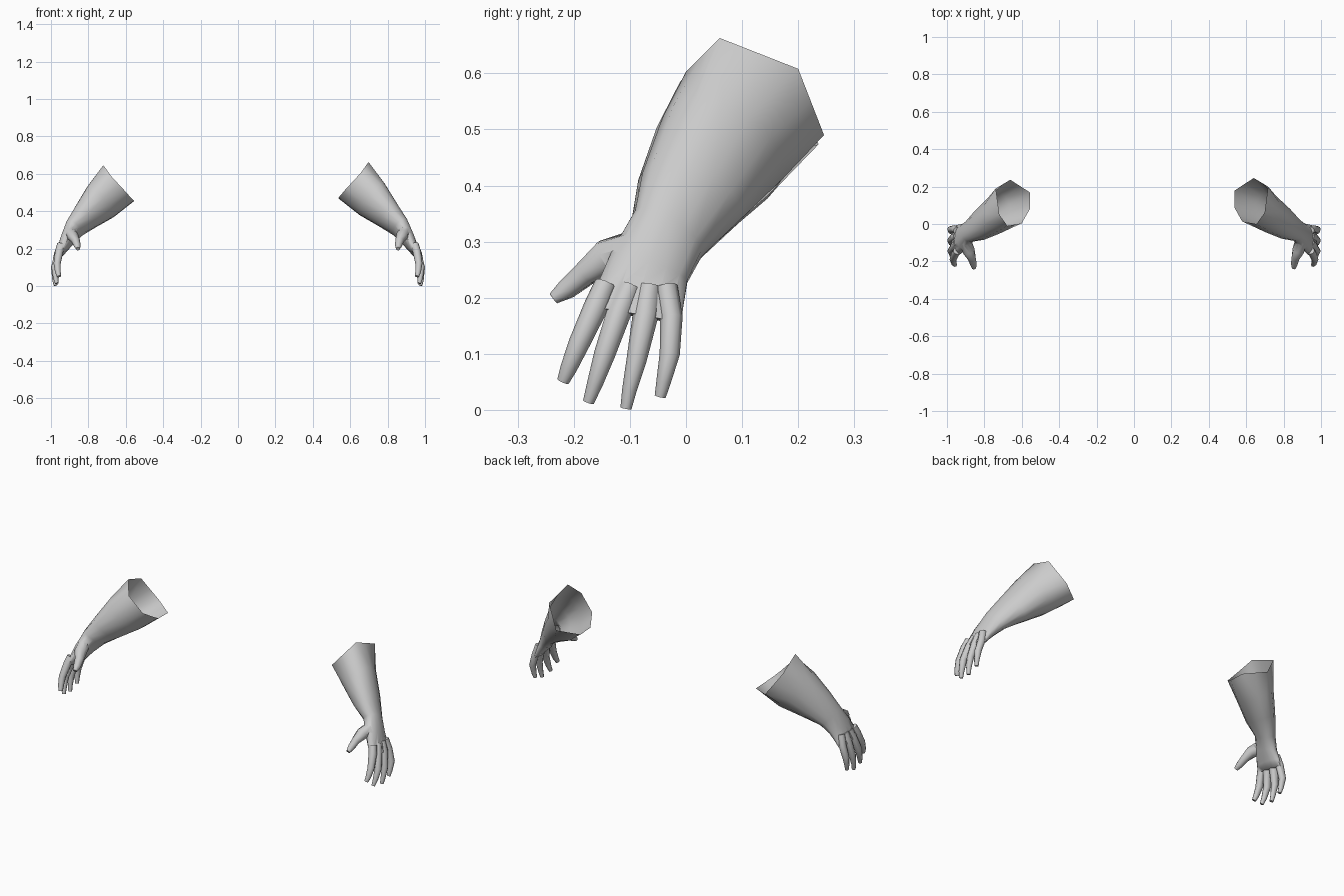
import bpy, bmesh, math
from mathutils import Vector

if "Cube" in bpy.data.objects:
    bpy.data.objects.remove(bpy.data.objects["Cube"])

grey = bpy.data.materials.new("light_grey")
grey.diffuse_color = (0.6, 0.6, 0.6, 1)
grey.use_nodes = True
grey.node_tree.nodes["Principled BSDF"].inputs["Base Color"].default_value = grey.diffuse_color

# Seven-cornered open cuff rim
RIM = [Vector(p) for p in [
    (.698, .06, .663), (.717, .20, .608), (.64, .246, .49), (.537, .178, .468),
    (.537, .088, .472), (.578, .014, .52), (.655, 0, .603)]]

# Arm and palm sections: outer (x, z), inner (x, z), thumb side (y, z), back side (y, z)
SECTIONS = [
    ((.785, .56), (.645, .40), (-.045, .49), (.175, .415)),
    ((.855, .44), (.745, .335), (-.08, .405), (.10, .345)),
    ((.908, .345), (.825, .285), (-.092, .35), (.03, .28)),
    ((.943, .26), (.868, .235), (-.135, .285), (.004, .235)),
    ((.967, .19), (.91, .185), (-.167, .215), (-.003, .19)),
    ((.975, .165), (.935, .16), (-.172, .19), (-.007, .16))]

# Digit paths: x, y, z, radius
DIGITS = {
    "index": [(.945, -.143, .225, .02), (.956, -.16, .185, .022),
              (.967, -.19, .12, .019), (.963, -.209, .075, .015), (.957, -.219, .051, .011)],
    "middle": [(.945, -.10, .22, .02), (.96, -.119, .175, .022),
               (.979, -.145, .10, .019), (.975, -.163, .045, .014), (.969, -.174, .014, .01)],
    "ring": [(.945, -.065, .22, .02), (.961, -.072, .17, .023),
             (.981, -.088, .09, .018), (.98, -.101, .035, .013), (.976, -.107, .003, .01)],
    "little": [(.945, -.035, .22, .02), (.961, -.026, .165, .02),
               (.981, -.029, .10, .018), (.98, -.04, .05, .013), (.976, -.046, .024, .01)],
    "thumb": [(.895, -.08, .295, .03), (.878, -.143, .272, .033),
              (.864, -.18, .243, .023), (.858, -.212, .216, .019), (.855, -.236, .199, .011)]}


def loft(name, rings):
    """Closed skin over a list of point rings."""
    bm = bmesh.new()
    rows = [[bm.verts.new(p) for p in r] for r in rings]
    n = len(rows[0])
    for a, b in zip(rows, rows[1:]):
        for i in range(n):
            j = (i + 1) % n
            bm.faces.new((a[i], a[j], b[j], b[i]))
    for row in (rows[0], rows[-1]):
        mid = bm.verts.new(sum((v.co for v in row), Vector()) / n)
        for i in range(n):
            bm.faces.new((row[i], row[(i + 1) % n], mid))
    bmesh.ops.recalc_face_normals(bm, faces=bm.faces)
    me = bpy.data.meshes.new(name)
    bm.to_mesh(me)
    bm.free()
    me.materials.append(grey)
    ob = bpy.data.objects.new(name, me)
    bpy.context.collection.objects.link(ob)
    return ob


def section(o, i, f, b):
    """Oval ring whose corners line up with the cuff rim."""
    c = Vector(((o[0] + i[0]) / 2, (f[0] + b[0]) / 2, (o[1] + i[1] + f[1] + b[1]) / 4))
    t = Vector((o[0] - i[0], 0, o[1] - i[1])) / 2
    w = Vector((0, b[0] - f[0], b[1] - f[1])) / 2
    angs = [math.tau * (k - 1) / 14 for k in range(14)]
    return [c + t * math.cos(a) + w * math.sin(a) for a in angs]


def digit(name, path):
    """Tapered eight-sided tube along a path."""
    pts = [Vector(p[:3]) for p in path]
    rings = []
    for k, p in enumerate(pts):
        d = (pts[min(k + 1, len(pts) - 1)] - pts[max(k - 1, 0)]).normalized()
        u = d.cross(Vector((0, 1, 0))).normalized()
        v = d.cross(u)
        rings.append([p + path[k][3] * (u * math.cos(math.tau * i / 8) + v * math.sin(math.tau * i / 8))
                      for i in range(8)])
    return loft(name, rings)


# Sleeve and palm
rim = []
for k, p in enumerate(RIM):
    rim += [p, (p + RIM[(k + 1) % 7]) / 2]
glove = loft("right_glove", [rim] + [section(*s) for s in SECTIONS])
bpy.context.view_layer.objects.active = glove

# Fuse the digits to the palm
for name, path in DIGITS.items():
    part = digit(name, path)
    mod = glove.modifiers.new(name, 'BOOLEAN')
    mod.operation, mod.solver, mod.object = 'UNION', 'EXACT', part
    bpy.ops.object.modifier_apply(modifier=name)
    bpy.data.objects.remove(part)

# Open the cuff
centre = sum(rim, Vector()) / 14
bm = bmesh.new()
bm.from_mesh(glove.data)
hub = min(bm.verts, key=lambda v: (v.co - centre).length)
bmesh.ops.delete(bm, geom=[hub], context='VERTS')
bm.to_mesh(glove.data)
bm.free()

# Left glove: mirrored, with the sleeve held a little lower
left = glove.copy()
left.data = glove.data.copy()
left.name = "left_glove"
bpy.context.collection.objects.link(left)
for v in left.data.vertices:
    s = max(0, min(1, (v.co.z - .2) / .3))
    v.co = Vector((-v.co.x - .022 * s, v.co.y - .01 * s, v.co.z - .017 * s))
left.data.flip_normals()

for ob in (glove, left):
    bpy.ops.object.select_all(action='DESELECT')
    ob.select_set(True)
    bpy.context.view_layer.objects.active = ob
    bpy.ops.object.shade_smooth_by_angle(angle=math.radians(60))
